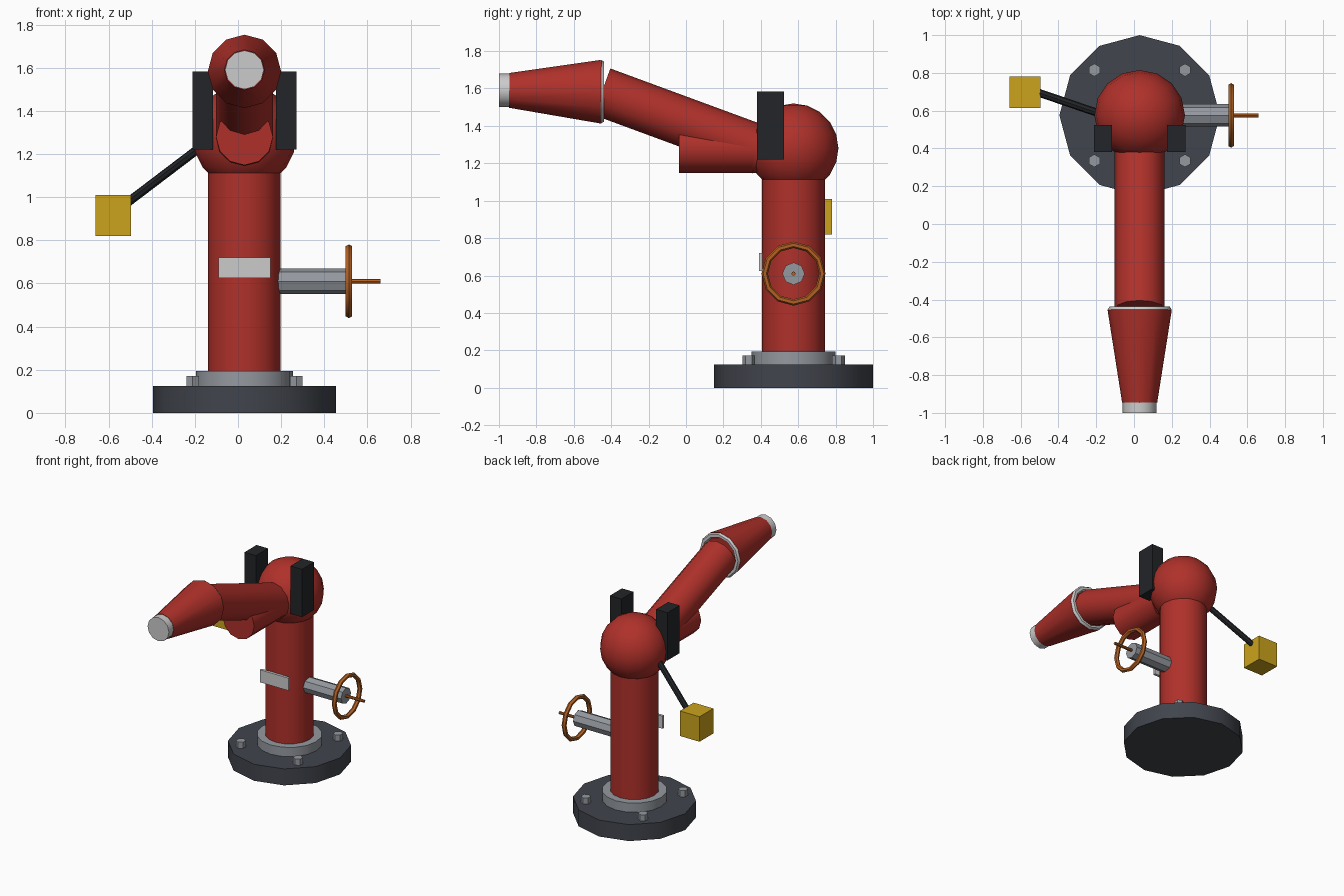
import bpy
from math import radians, pi
from mathutils import Vector

if "Cube" in bpy.data.objects:
    bpy.data.objects.remove(bpy.data.objects["Cube"])

CX, CY = 0.03, 0.575      # column axis
SHOULDER_Z = 1.28


def material(name, r, g, b):
    m = bpy.data.materials.new(name)
    m.diffuse_color = (r, g, b, 1)
    m.use_nodes = True
    m.node_tree.nodes["Principled BSDF"].inputs["Base Color"].default_value = m.diffuse_color
    return m


red = material("red_paint", 0.43, 0.03, 0.023)
slate = material("slate", 0.052, 0.058, 0.072)
black = material("black", 0.016, 0.018, 0.021)
steel = material("steel", 0.30, 0.32, 0.35)
light = material("light_grey", 0.60, 0.61, 0.61)
orange = material("orange", 0.45, 0.12, 0.018)
yellow = material("yellow", 0.60, 0.37, 0.012)


def finish(name, mat, smooth=True):
    ob = bpy.context.object
    ob.name = name
    ob.data.materials.append(mat)
    if smooth:
        bpy.ops.object.shade_smooth_by_angle(angle=radians(40))
    return ob


def rod(name, start, end, r0, r1, sides, mat):
    """Cylinder or cone between two points."""
    a, b = Vector(start), Vector(end)
    d = b - a
    bpy.ops.mesh.primitive_cone_add(vertices=sides, radius1=r0, radius2=r1,
                                    depth=d.length, location=(a + b) / 2)
    if abs(d.x) + abs(d.y) > 1e-6:
        bpy.context.object.rotation_euler = d.to_track_quat('Z', 'Y').to_euler()
    return finish(name, mat)


def box(name, lo, hi, mat):
    lo, hi = Vector(lo), Vector(hi)
    bpy.ops.mesh.primitive_cube_add(size=1, location=(lo + hi) / 2)
    bpy.context.object.scale = hi - lo
    return finish(name, mat, False)


def ring(name, loc, rot, major, minor, minor_sides, mat):
    bpy.ops.mesh.primitive_torus_add(location=loc, rotation=rot, major_radius=major,
                                     minor_radius=minor, major_segments=12,
                                     minor_segments=minor_sides)
    return finish(name, mat)


# Base, collar and bolts
rod("base_plate", (CX, CY, 0), (CX, CY, 0.125), 0.425, 0.425, 12, slate)
rod("base_collar", (CX, CY, 0.12), (CX, CY, 0.195), 0.225, 0.225, 16, steel)
for i, (sx, sy) in enumerate([(-1, -1), (1, -1), (1, 1), (-1, 1)]):
    x, y = CX + sx * 0.24, CY + sy * 0.24
    rod(f"base_bolt_{i + 1}", (x, y, 0.115), (x, y, 0.172), 0.034, 0.034, 6, steel)

# Column and shoulder ball
rod("column", (CX, CY, 0.18), (CX, CY, 1.2), 0.168, 0.168, 16, red)
bpy.ops.mesh.primitive_uv_sphere_add(segments=16, ring_count=10, radius=0.24,
                                     location=(CX, CY, SHOULDER_Z))
finish("shoulder_ball", red)

# Side blocks on the shoulder
for side, s in (("left", -1), ("right", 1)):
    x = CX + s * 0.194
    box(f"shoulder_block_{side}", (x - 0.048, 0.38, 1.22), (x + 0.048, 0.525, 1.583), black)

# Arm: horizontal stub, raised arm, joint ring, tapered nozzle and tip
rod("arm_stub", (CX, CY, SHOULDER_Z), (CX, -0.037, SHOULDER_Z), 0.132, 0.132, 12, red)
rod("raised_arm", (CX, 0.40, 1.27), (CX, -0.45, 1.583), 0.132, 0.132, 12, red)
ring("joint_ring", (CX, -0.455, 1.583), (pi / 2, 0, 0), 0.15, 0.02, 6, light)
rod("nozzle", (CX, -0.455, 1.583), (CX, -0.945, 1.59), 0.17, 0.093, 12, red)
rod("nozzle_tip", (CX, -0.93, 1.59), (CX, -1.0, 1.59), 0.09, 0.09, 12, light)

# Front plate
box("front_plate", (-0.09, 0.39, 0.625), (0.15, 0.41, 0.72), light)

# Handwheel on its axle
rod("wheel_axle", (0.15, CY, 0.61), (0.505, CY, 0.61), 0.06, 0.06, 8, steel)
ring("handwheel", (0.514, CY, 0.61), (0, pi / 2, 0), 0.154, 0.017, 6, orange)
rod("wheel_spindle", (0.48, CY, 0.61), (0.66, CY, 0.61), 0.011, 0.011, 8, orange)

# Counterweight on a slanted rod
rod("counterweight_rod", (-0.578, 0.72, 0.925), (-0.13, 0.567, 1.265), 0.021, 0.021, 8, black)
box("counterweight", (-0.66, 0.615, 0.82), (-0.495, 0.78, 1.01), yellow)
